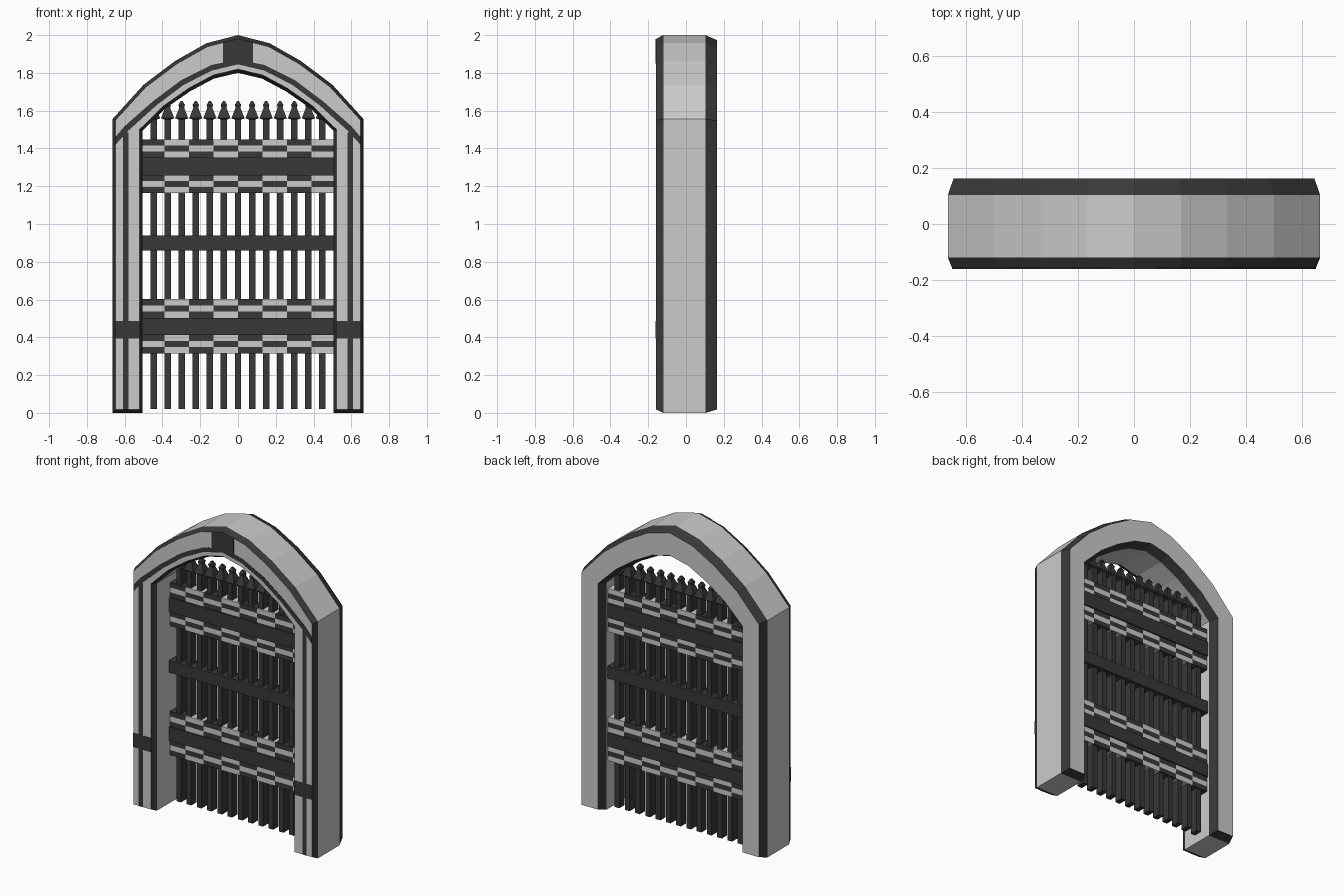
import bpy, bmesh

if "Cube" in bpy.data.objects:
    bpy.data.objects.remove(bpy.data.objects["Cube"])

def mat(name, v):
    m = bpy.data.materials.new(name)
    m.diffuse_color = (v, v, v, 1)
    m.use_nodes = True
    m.node_tree.nodes["Principled BSDF"].inputs["Base Color"].default_value = m.diffuse_color
    return m

STONE, IRON = mat("stone", 0.6), mat("iron", 0.04)

def finish(bm, name, mats):
    bmesh.ops.recalc_face_normals(bm, faces=bm.faces)
    me = bpy.data.meshes.new(name)
    bm.to_mesh(me)
    bm.free()
    for m in mats:
        me.materials.append(m)
    ob = bpy.data.objects.new(name, me)
    bpy.context.collection.objects.link(ob)
    return ob

def add_box(bm, x0, x1, y0, y1, z0, z1, mi=0):
    v = [bm.verts.new((x, y, z)) for z in (z0, z1)
         for x, y in ((x0, y0), (x1, y0), (x1, y1), (x0, y1))]
    for f in ((0, 1, 2, 3), (4, 5, 6, 7), (0, 1, 5, 4), (1, 2, 6, 5), (2, 3, 7, 6), (3, 0, 4, 7)):
        bm.faces.new([v[i] for i in f]).material_index = mi

def box(name, *dims):
    bm = bmesh.new()
    add_box(bm, *dims)
    return finish(bm, name, [IRON])

def prism(name, pts, y0, y1):
    bm = bmesh.new()
    a, b = [[bm.verts.new((x, y, z)) for x, z in pts] for y in (y0, y1)]
    bm.faces.new(a)
    bm.faces.new(b)
    for i in range(len(pts)):
        j = (i + 1) % len(pts)
        bm.faces.new((a[i], a[j], b[j], b[i]))
    return finish(bm, name, [IRON])

def both(half):
    """Mirror a right-hand path (starting at x=0) into a full left-to-right path."""
    return [(-x, z) for x, z in reversed(half[1:])] + half

# Arched frame: chamfered section lofted between outer and inner outlines
outer = both([(0, 2.0), (.167, 1.957), (.333, 1.863), (.5, 1.737), (.665, 1.555), (.665, 0)])
inner = both([(0, 1.80), (.127, 1.77), (.253, 1.703), (.38, 1.615), (.505, 1.495), (.505, 0)])
# (position across the outer-inner width, depth, is on front/back face)
section = [(.10, -.158, 1), (0, -.12, 0), (0, .103, 0), (.13, .163, 1),
           (.87, .163, 1), (1, .103, 0), (1, -.12, 0), (.90, -.158, 1)]
bm = bmesh.new()
rings = []
for (ox, oz), (ix, iz) in zip(outer, inner):
    rings.append([bm.verts.new((ox + (ix - ox) * t, y,
                                oz + (iz - oz) * t + (.018 if e and oz == 0 else 0)))
                  for t, y, e in section])
for a, b in zip(rings, rings[1:]):
    for i in range(8):
        j = (i + 1) % 8
        f = bm.faces.new((a[i], a[j], b[j], b[i]))
        f.material_index = 1 if i in (0, 2, 4, 6) else 0
for r in (rings[0], rings[-1]):
    for idx, mi in (((1, 2, 5, 6), 0), ((0, 1, 6, 7), 1), ((2, 3, 4, 5), 1)):
        bm.faces.new([r[i] for i in idx]).material_index = mi
finish(bm, "arched_frame", [STONE, IRON])

# Dark inlays on the front face
F0, F1 = -.160, -.15
low = both([(0, 1.845), (.14, 1.812), (.29, 1.735), (.43, 1.63), (.58, 1.495), (.648, 1.42)])
top = both([(0, 1.87), (.14, 1.842), (.3, 1.762), (.45, 1.65), (.6, 1.518), (.648, 1.462)])
prism("arch_inlay", low + top[::-1], F0, F1)
prism("keystone", [(-.08, 1.85), (.08, 1.85), (.08, 1.96), (0, 1.98), (-.08, 1.96)], F0 - .001, F1)
for s, side in ((-1, "left"), (1, "right")):
    a, b = sorted((s * .58, s * .61))
    box(side + "_post_inlay", a, b, F0, F1, .018, 1.485)
    a, b = sorted((s * .52, s * .65))
    box(side + "_post_collar", a, b, F0 - .001, F1, .395, .487)

# Gate bars with spear tips
YC = .05
profile = [(.02, .017, .028), (1.553, .017, .028), (1.56, .035, .035),
           (1.615, .013, .014), (1.63, .017, .017), (1.65, .006, .006)]
for k in range(13):
    x = (k - 6) * .0745
    bm = bmesh.new()
    rows = [[bm.verts.new((x + sx * hx, YC + sy * hy, z))
             for sx, sy in ((-1, -1), (1, -1), (1, 1), (-1, 1))] for z, hx, hy in profile]
    for a, b in zip(rows, rows[1:]):
        for i in range(4):
            j = (i + 1) % 4
            bm.faces.new((a[i], a[j], b[j], b[i]))
    bm.faces.new(rows[0])
    bm.faces.new(rows[-1])
    finish(bm, f"gate_bar_{k + 1}", [IRON])

# Cross rails
for name, z0, z1 in (("upper", 1.258, 1.353), ("middle", .86, .94), ("lower", .413, .503)):
    box(name + "_rail", -.507, .507, YC - .045, YC + .045, z0, z1)

# Checkered bands above and below the upper and lower rails
for name, z0, z1 in (("upper_rail_top", 1.353, 1.447), ("upper_rail_bottom", 1.163, 1.258),
                     ("lower_rail_top", .503, .602), ("lower_rail_bottom", .315, .413)):
    bm = bmesh.new()
    h = (z1 - z0) / 3
    for r in range(3):
        for c in range(8):
            x0, x1 = max(-.507, (c - 4) * .13), min(.507, (c - 3) * .13)
            # top and bottom rows start dark on the left above the rail, light row between
            light = (r + c) % 2 == 1
            add_box(bm, x0, x1, YC - .036, YC + .036, z0 + r * h, z0 + (r + 1) * h, 0 if light else 1)
    finish(bm, name + "_checker", [STONE, IRON])
